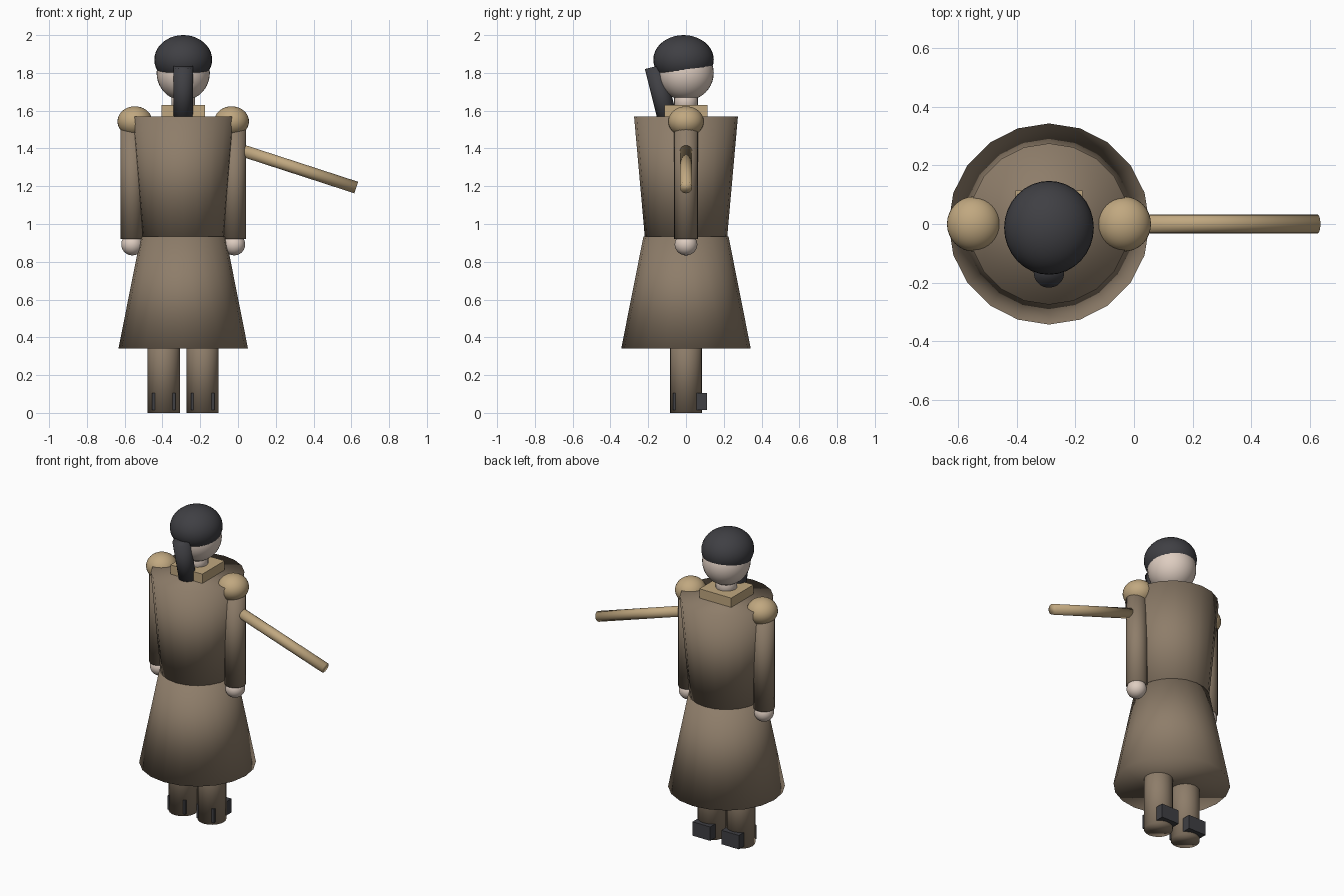
import bpy
from mathutils import Vector

if "Cube" in bpy.data.objects:
    bpy.data.objects.remove(bpy.data.objects["Cube"])

CX = -0.29  # middle of the figure


def material(name, r, g, b):
    m = bpy.data.materials.new(name)
    m.use_nodes = True
    m.diffuse_color = (r, g, b, 1)
    node = next(n for n in m.node_tree.nodes if n.type == 'BSDF_PRINCIPLED')
    node.inputs["Base Color"].default_value = (r, g, b, 1)
    return m


coat = material("brown_cloth", 0.27, 0.205, 0.143)
tan = material("light_tan", 0.53, 0.39, 0.215)
dark = material("charcoal", 0.05, 0.05, 0.057)
skin = material("pale_skin", 0.73, 0.61, 0.53)


def finish(name, mat, smooth=True):
    ob = bpy.context.object
    ob.name = name
    ob.data.materials.append(mat)
    if smooth:
        bpy.ops.object.shade_smooth()
    return ob


def rod(name, mat, start, end, r1, r2=None, sides=20):
    """Closed round rod or cone between two points."""
    a, b = Vector(start), Vector(end)
    bpy.ops.mesh.primitive_cone_add(
        vertices=sides, radius1=r1, radius2=r1 if r2 is None else r2,
        depth=(b - a).length, location=(a + b) / 2)
    ob = finish(name, mat)
    if abs((b - a).normalized().z) < 0.9999:
        ob.rotation_euler = (b - a).to_track_quat('Z', 'Y').to_euler()
    return ob


def ball(name, mat, loc, size):
    bpy.ops.mesh.primitive_uv_sphere_add(segments=32, ring_count=20, radius=1, location=loc)
    bpy.context.object.scale = size
    return finish(name, mat)


def box(name, mat, loc, size):
    bpy.ops.mesh.primitive_cube_add(size=1, location=loc)
    bpy.context.object.scale = size
    return finish(name, mat, smooth=False)


# Coat: flared skirt and tapered torso
rod("skirt", coat, (CX, 0, 0.34), (CX, 0, 0.935), 0.343, 0.225)
rod("torso", coat, (CX, 0, 0.93), (CX, 0, 1.57), 0.218, 0.275)

# Collar, neck, head and hair
box("collar", tan, (CX, 0, 1.59), (0.228, 0.228, 0.08))
rod("neck", skin, (CX, 0, 1.58), (CX, 0, 1.72), 0.063)
ball("head", skin, (CX, 0, 1.80), (0.141, 0.147, 0.146))
ball("hair", dark, (CX, -0.013, 1.87), (0.153, 0.16, 0.13))
rod("ponytail", dark, (CX, -0.167, 1.833), (CX, -0.09, 1.525), 0.052)

# Paired limbs
for side, s in (("left", 1), ("right", -1)):
    leg_x = CX + s * 0.103
    arm_x = CX + s * 0.27
    rod(side + "_leg", coat, (leg_x, 0, 0), (leg_x, 0, 0.5), 0.085)
    box(side + "_foot", dark, (leg_x, 0.02, 0.06), (0.126, 0.18, 0.09))
    rod(side + "_arm", coat, (arm_x, 0, 0.92), (arm_x, 0, 1.54), 0.063)
    ball(side + "_hand", skin, (arm_x, 0, 0.892), (0.058, 0.06, 0.058))
    ball(side + "_shoulder", tan, (CX + s * 0.256, 0, 1.543), (0.092, 0.094, 0.08))

# Staff reaching out from the left arm
rod("staff", tan, (-0.02, 0, 1.403), (0.626, 0, 1.193), 0.032)
